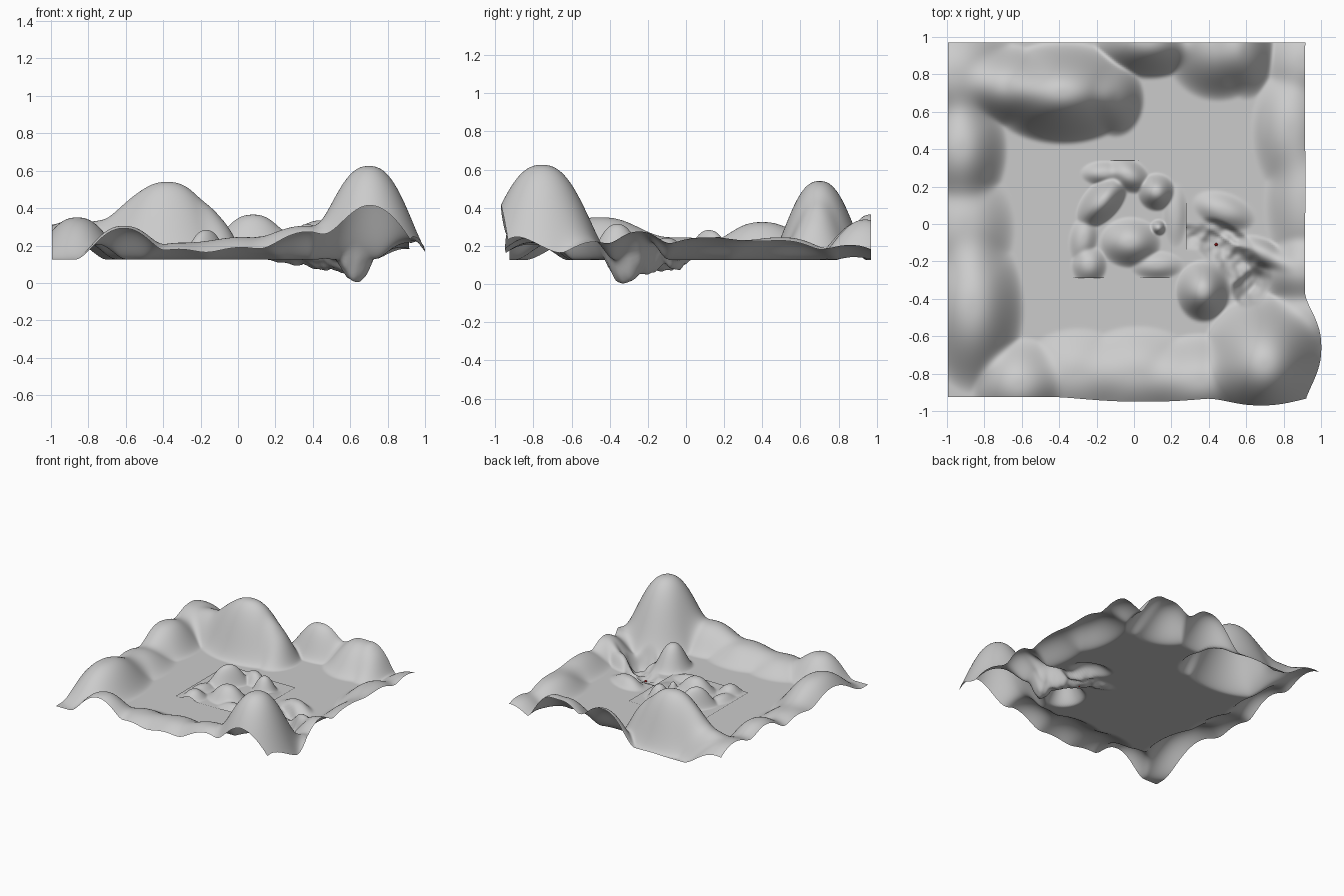
import bpy, bmesh
from math import sin, cos, radians
from mathutils import Vector, noise

FLOOR = 0.125

# Rim hills: x, y, radius x, radius y, height above the floor
HILLS = [
    (-.86, -.45, .28, .46, .225), (-.90, -.02, .27, .36, .12),
    (-.92, .40, .25, .36, .20), (-.95, .80, .34, .36, .19),
    (-.69, .74, .27, .23, .20), (-.38, .70, .43, .28, .415),
    (-.10, .67, .16, .21, .17), (.08, .97, .30, .20, .24),
    (.45, .95, .30, .30, .21), (.60, .92, .16, .26, .14),
    (.84, .50, .22, .36, .12), (.92, .12, .23, .44, .12),
    (.90, -.25, .22, .22, .15), (.92, -.50, .22, .24, .10),
    (.70, -.755, .355, .39, .50), (.36, -.84, .35, .26, .18),
    (.02, -.80, .36, .26, .12), (-.30, -.80, .32, .25, .09),
    (-.61, -.86, .27, .26, .18), (.90, .86, .20, .24, .08),
]

# Mounds on the central patch: x, y, long radius, short radius, angle, height
MOUNDS = [
    (-.17, .12, .18, .10, 48, .15), (-.03, .26, .13, .09, -30, .08),
    (-.16, .27, .13, .07, 0, .05), (.12, .17, .105, .105, 0, .115),
    (-.02, -.10, .17, .14, 0, .11), (-.24, -.22, .11, .10, 90, .06),
    (-.27, -.08, .14, .08, 80, .04), (.13, -.02, .045, .045, 0, .06),
    (.12, -.22, .15, .08, 0, .04), (.22, .05, .18, .07, 90, .025),
]

# Dome and ridges beside the channel, same layout
RIDGES = [
    (.37, -.36, .17, .15, 90, .19), (.48, .07, .18, .10, -20, .06),
    (.72, -.17, .20, .08, -27, .09),
]

# Sunken channel and pit, same layout with depth
PITS = [
    (.32, -.07, .18, .07, -10, .025), (.45, -.12, .17, .10, -40, .055),
    (.57, -.22, .17, .11, -45, .07), (.63, -.32, .14, .105, 60, .12),
    (.50, -.05, .16, .05, -30, .05),
]


def bump(dx, dy, rx, ry):
    # Round-topped hill that flattens out at its rim
    r = ((dx / rx) ** 2 + (dy / ry) ** 2) ** .5
    return (1 - r ** 2.4) ** 2 if r < 1 else 0.0


def turned(x, y, m):
    c, s = cos(radians(m[4])), sin(radians(m[4]))
    dx, dy = x - m[0], y - m[1]
    return m[5] * bump(dx * c + dy * s, dy * c - dx * s, m[2], m[3])


def blend(values, p=2.2):
    # Soft maximum keeps overlapping hills from piling up
    return sum(v ** p for v in values) ** (1 / p)


def ground(x, y):
    up = blend([h * bump(x - a, y - b, rx, ry) for a, b, rx, ry, h in HILLS]
               + [turned(x, y, m) for m in RIDGES])
    down = blend([turned(x, y, p) for p in PITS], 5)
    rough = .5 * min(down, .03) * noise.noise(Vector((x * 22, y * 22, 0)))
    return max(0.0, FLOOR + up - down + rough)


def patch_top(x, y):
    return max(FLOOR, ground(x, y)) + .008 + blend([turned(x, y, m) for m in MOUNDS])


def wavy(x, y):
    # Uneven outer edge, pushed out at the tall hill
    wave = .008 * sin(9 * x + 1) * sin(7 * y)
    sx = x + (.085 * bump(x - .93, y + .66, .32, .30) + wave) * (x > .5)
    sy = y - .045 * bump(x - .68, y + .93, .30, .30) - .025 * bump(x - .05, y + .93, .5, .2)
    return sx, sy


def sheet(name, x0, x1, y0, y1, n, height, shift=lambda x, y: (x, y)):
    bm = bmesh.new()
    rows = []
    for j in range(n + 1):
        rows.append([])
        for i in range(n + 1):
            x, y = shift(x0 + (x1 - x0) * i / n, y0 + (y1 - y0) * j / n)
            rows[-1].append(bm.verts.new((x, y, height(x, y))))
    for a, b in zip(rows, rows[1:]):
        for i in range(n):
            bm.faces.new((a[i], a[i + 1], b[i + 1], b[i])).smooth = True
    mesh = bpy.data.meshes.new(name)
    bm.to_mesh(mesh)
    bm.free()
    bpy.context.collection.objects.link(bpy.data.objects.new(name, mesh))


# Terrain with raised rim, and the separate modelled patch lying on its floor
sheet("terrain", -.995, .915, -.925, .97, 180, ground, wavy)
sheet("central_patch", -.36, .28, -.29, .34, 90, patch_top)

# Tiny red marker beside the channel
bpy.ops.mesh.primitive_ico_sphere_add(subdivisions=1, radius=.01,
                                      location=(.44, -.11, ground(.44, -.11) + .006))
marker = bpy.context.object
marker.name = "marker"
red = bpy.data.materials.new("red")
red.diffuse_color = (.8, .03, .03, 1)
marker.data.materials.append(red)
